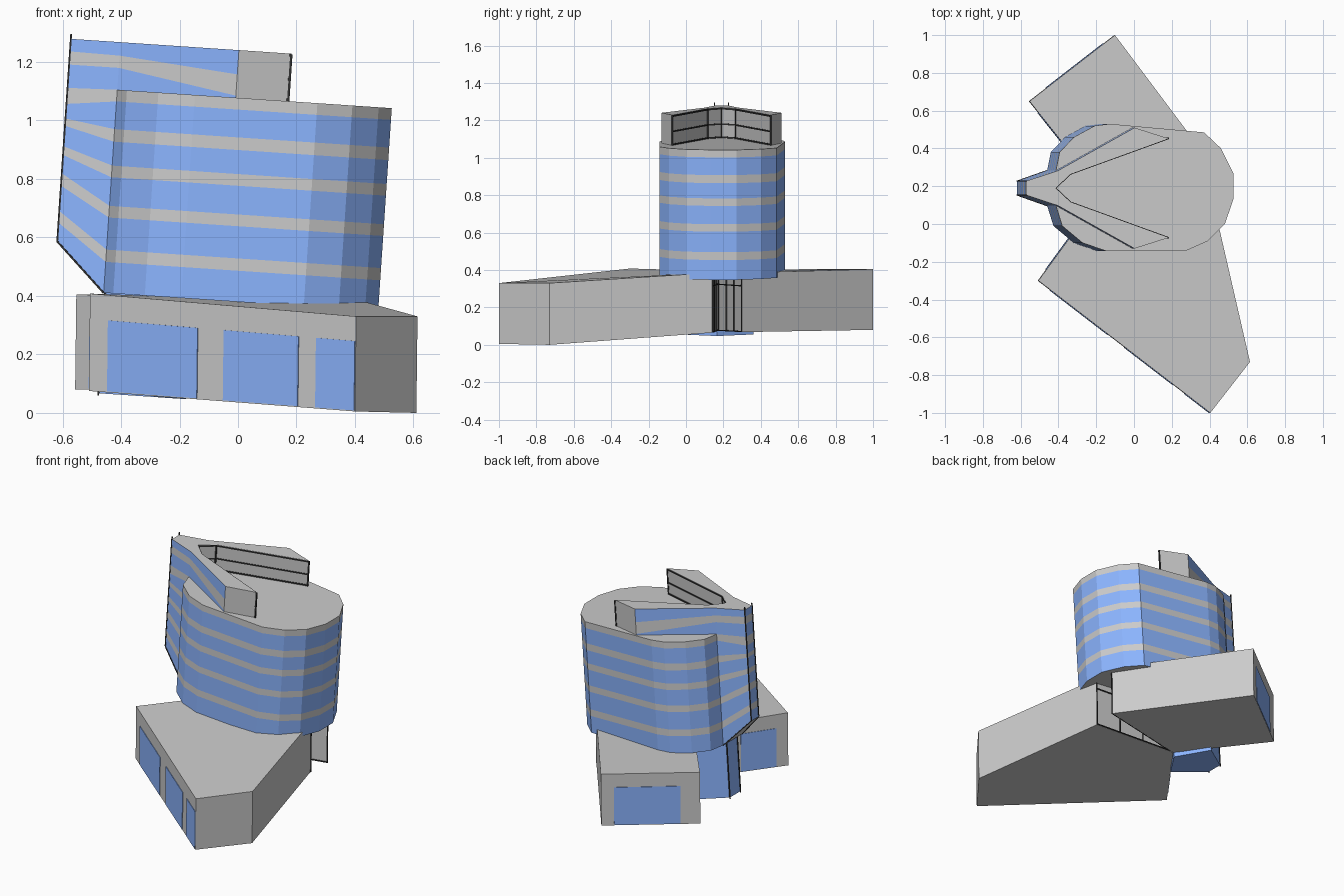
import bpy, bmesh
from mathutils import Vector, Matrix

if "Cube" in bpy.data.objects:
    bpy.data.objects.remove(bpy.data.objects["Cube"])

def material(name, col):
    m = bpy.data.materials.new(name)
    m.diffuse_color = col
    m.use_nodes = True
    m.node_tree.nodes["Principled BSDF"].inputs["Base Color"].default_value = m.diffuse_color
    return m

GREY = material("concrete", (0.8, 0.8, 0.8, 1))
BLUE = material("blue_glass", (0.26, 0.46, 1.0, 1))
DARK = material("dark_frame", (0.03, 0.03, 0.03, 1))
TILT = Matrix.Rotation(0.067, 4, 'Y')      # the tower leans to the right
AXIS = 0.19                                # tower symmetry line in y

def finish(name, bm, mats, tilt=False, recalc=True):
    if recalc:
        bmesh.ops.remove_doubles(bm, verts=bm.verts, dist=0.0005)
        bmesh.ops.recalc_face_normals(bm, faces=bm.faces)
    me = bpy.data.meshes.new(name)
    bm.to_mesh(me)
    bm.free()
    for m in mats:
        me.materials.append(m)
    ob = bpy.data.objects.new(name, me)
    bpy.context.collection.objects.link(ob)
    if tilt:
        ob.matrix_world = TILT
    return ob

def face(bm, pts, mat=0):
    f = bm.faces.new([bm.verts.new(p) for p in pts])
    f.material_index = mat

def prism(bm, low, high, mat=0):
    face(bm, low[::-1], mat)
    face(bm, high, mat)
    n = len(low)
    for i in range(n):
        j = (i + 1) % n
        face(bm, [low[i], low[j], high[j], high[i]], mat)

def bars(name, lines, tilt=False, r=0.003):
    """Thin square bars along pairs of points."""
    bm = bmesh.new()
    for p, q in lines:
        p, q = Vector(p), Vector(q)
        d = q - p
        mat = (Matrix.Translation((p + q) / 2) @ d.to_track_quat('Z', 'Y').to_matrix().to_4x4()
               @ Matrix.Diagonal((2 * r, 2 * r, d.length, 1)))
        bmesh.ops.create_cube(bm, size=1, matrix=mat)
    return finish(name, bm, [DARK], tilt, recalc=False)

# --- Base wings: corners as (x, y, bottom z, top z)
A, B, C = (.40, -1, .005, .33), (.61, -.73, 0, .33), (-.51, -.30, .075, .408)
D, E = (-.557, .65, .08, .405), (-.105, 1, .08, .405)
G, H, P = (.41, .14, .065, .385), (.42, .30, .068, .385), (-.17, .165, .075, .395)

def wing(name, corners):
    bm = bmesh.new()
    prism(bm, [(c[0], c[1], c[2]) for c in corners], [(c[0] + .004, c[1], c[3]) for c in corners])
    finish(name, bm, [GREY])

wing("south_wing", [C, A, B, G, P])
wing("north_wing", [P, H, E, D])

# --- Wing windows: blue panels slightly proud of a wall
def on_wall(a, b, t, h):
    p = [a[i] + (b[i] - a[i]) * t for i in range(4)]
    return Vector((p[0] + .004 * h, p[1], p[2] + (p[3] - p[2]) * h))

def windows(name, a, b, spans):
    out = Vector((b[1] - a[1], a[0] - b[0], 0)).normalized() * .003
    bm = bmesh.new()
    for s, t in spans:
        quad = [on_wall(a, b, u, h) for u, h in ((s, .01), (t, .01), (t, .74), (s, .74))]
        prism(bm, [q - out for q in quad], [q + out for q in quad])
    finish(name, bm, [BLUE])

windows("front_windows", C, A, [(.07, .407), (.505, .786), (.852, .998)])
windows("back_window", E, D, [(.13, .8)])
windows("south_wing_side_window", P, C, [(.5, .875)])
windows("north_wing_side_window", D, P, [(.125, .5)])

# --- Frames in the wedge-shaped gap between the wings
lines = []
for a, side in ((G, .004), (H, -.004)):
    off = Vector((0, side, 0))
    for h in (.01, .78):
        lines.append((on_wall(a, P, 0, h) + off, on_wall(a, P, .95, h) + off))
    for t in (0, .3, .6, .9):
        lines.append((on_wall(a, P, t, 0) + off, on_wall(a, P, t, .98) + off))
bars("gap_frames", lines)

# --- Glazed entrance under the prow
plan = [(-.18, .165), (-.29, .0), (-.48, .135), (-.48, .24), (-.31, .36)]
bm = bmesh.new()
prism(bm, [(x, y, .035) for x, y in plan], [(x, y, .385) for x, y in plan])
finish("entrance", bm, [BLUE], True)
bars("entrance_frames", [((-.481, y, .028), (-.481, y, .385)) for y in (.135, .24)], True)

# --- Tower body: rounded plan with level stripes, blue first
kink_z = [.379, .485, .527, .637, .677, .775, .815, .897, .94, 1.035, 1.075, 1.15, 1.192, 1.238]
nose_z = [.544, .608, .648, .735, .777, .84, .87, .94, .965, 1.015, 1.07, 1.15, 1.195, 1.238]
end_z = kink_z[:10] + [1.074, 1.082, 1.155, 1.238]
plan = [(-.487, .10), (-.453, -.01), (-.345, -.10), (-.22, -.143), (.20, -.143), (.32, -.09),
        (.41, 0), (.455, .13), (.455, .27), (.39, .40), (.30, .485), (-.2, .53),
        (-.28, .52), (-.39, .46), (-.467, .38), (-.487, .28)]
bm = bmesh.new()
levels = kink_z[:11]
face(bm, [(x, y, levels[0]) for x, y in plan[::-1]])
face(bm, [(x, y, levels[-1]) for x, y in plan])
for k in range(10):
    for i in range(len(plan)):
        (x0, y0), (x1, y1) = plan[i], plan[(i + 1) % len(plan)]
        z0, z1 = levels[k], levels[k + 1]
        face(bm, [(x0, y0, z0), (x1, y1, z0), (x1, y1, z1), (x0, y0, z1)], 1 - k % 2)
finish("tower_body", bm, [GREY, BLUE], True)

# --- Prow and V-shaped roof crown: outer columns (x, y, levels) mirrored about the axis
half = [(-.08, .32, end_z), (-.486, .093, kink_z), (-.656, .037, nose_z)]
outer = [(x, AXIS + d, z) for x, d, z in half] + [(x, AXIS - d, z) for x, d, z in half[::-1]]
inner = [(.10, AXIS - .263), (-.42, AXIS - .075), (-.50, AXIS), (-.42, AXIS + .075), (.10, AXIS + .263)]
roof, top = 1.07, 1.238
bm = bmesh.new()
for i in range(5):
    a, b = outer[i], outer[i + 1]
    for k in range(10 if i in (0, 4) else 0, 13):
        face(bm, [(*a[:2], a[2][k]), (*b[:2], b[2][k]), (*b[:2], b[2][k + 1]), (*a[:2], a[2][k + 1])],
             1 - k % 2)
face(bm, [(x, y, z[0]) for x, y, z in outer[1:5]])                       # sloping underside
face(bm, [(x, y, top) for x, y, z in outer] + [(x, y, top) for x, y in inner])
wall = [outer[5][:2]] + inner + [outer[0][:2]]                           # end and inner walls
for (x0, y0), (x1, y1) in zip(wall, wall[1:]):
    face(bm, [(x0, y0, roof), (x1, y1, roof), (x1, y1, top), (x0, y0, top)])
bmesh.ops.remove_doubles(bm, verts=bm.verts, dist=.0005)
bmesh.ops.recalc_face_normals(bm, faces=bm.faces)
finish("prow_and_crown", bm, [GREY, BLUE], True, recalc=False)

# --- Dark frames on the inside of the crown
lines = []
for (x0, y0), (x1, y1) in zip(inner, inner[1:]):
    for z in (1.08, 1.15, 1.232):
        lines.append(((x0, y0, z), (x1, y1, z)))
for x, y in inner:
    lines.append(((x, y, 1.075), (x, y, 1.235)))
bars("crown_frames", lines, True, .004)

# --- Dark edge posts on the nose
lines = []
for s in (-1, 1):
    y = AXIS + s * .037
    lines += [((-.656, y, .544), (-.656, y, 1.255)), ((-.656, y, .544), (-.486, AXIS + s * .093, .379))]
bars("nose_posts", lines, True)
